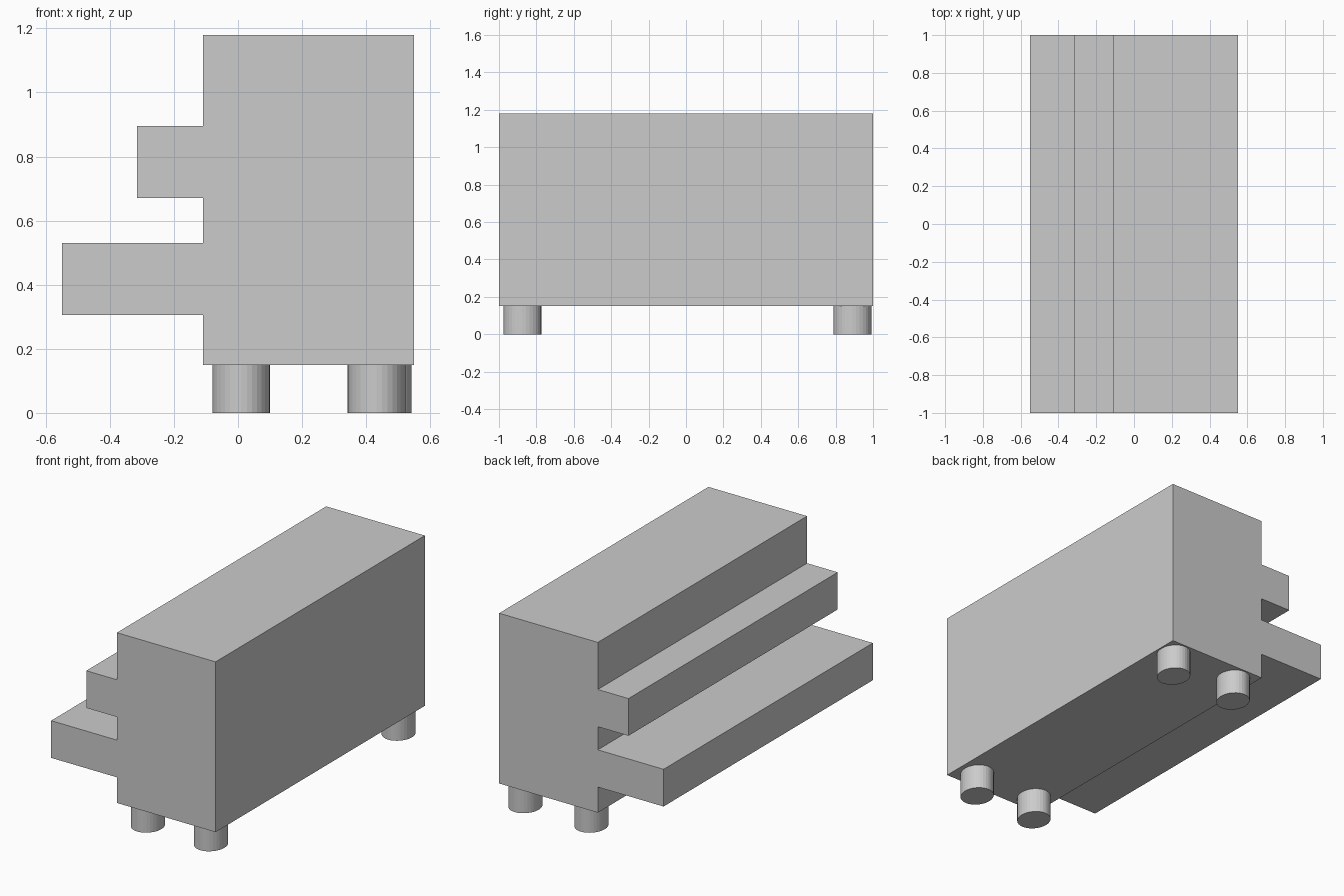
import bpy, bmesh

if "Cube" in bpy.data.objects:
    bpy.data.objects.remove(bpy.data.objects["Cube"])

# Cabinet body with two stepped ledges: one side profile (x, z) extruded along y
profile = [(0.55, 0.15), (0.55, 1.18), (-0.11, 1.18), (-0.11, 0.895),
           (-0.315, 0.895), (-0.315, 0.67), (-0.11, 0.67), (-0.11, 0.53),
           (-0.55, 0.53), (-0.55, 0.305), (-0.11, 0.305), (-0.11, 0.15)]
bm = bmesh.new()
face = bm.faces.new([bm.verts.new((x, -1, z)) for x, z in profile])
ext = bmesh.ops.extrude_face_region(bm, geom=[face])
new_verts = [g for g in ext["geom"] if isinstance(g, bmesh.types.BMVert)]
bmesh.ops.translate(bm, verts=new_verts, vec=(0, 2, 0))
bmesh.ops.recalc_face_normals(bm, faces=bm.faces)
mesh = bpy.data.meshes.new("stepped_body")
bm.to_mesh(mesh)
bm.free()
bpy.context.collection.objects.link(bpy.data.objects.new("stepped_body", mesh))


# Short, slightly oval feet
def foot(name, x, y):
    bpy.ops.mesh.primitive_cylinder_add(vertices=32, radius=1, depth=0.15,
                                        location=(x, y, 0.075))
    obj = bpy.context.object
    obj.name = name
    obj.scale = (0.09, 0.1015, 1)
    bpy.ops.object.transform_apply(location=False, rotation=False, scale=True)


foot("front_left_foot", 0.01, -0.875)
foot("front_right_foot", 0.432, -0.875)
foot("back_left_foot", 0.01, 0.89)
foot("back_right_foot", 0.452, 0.89)
